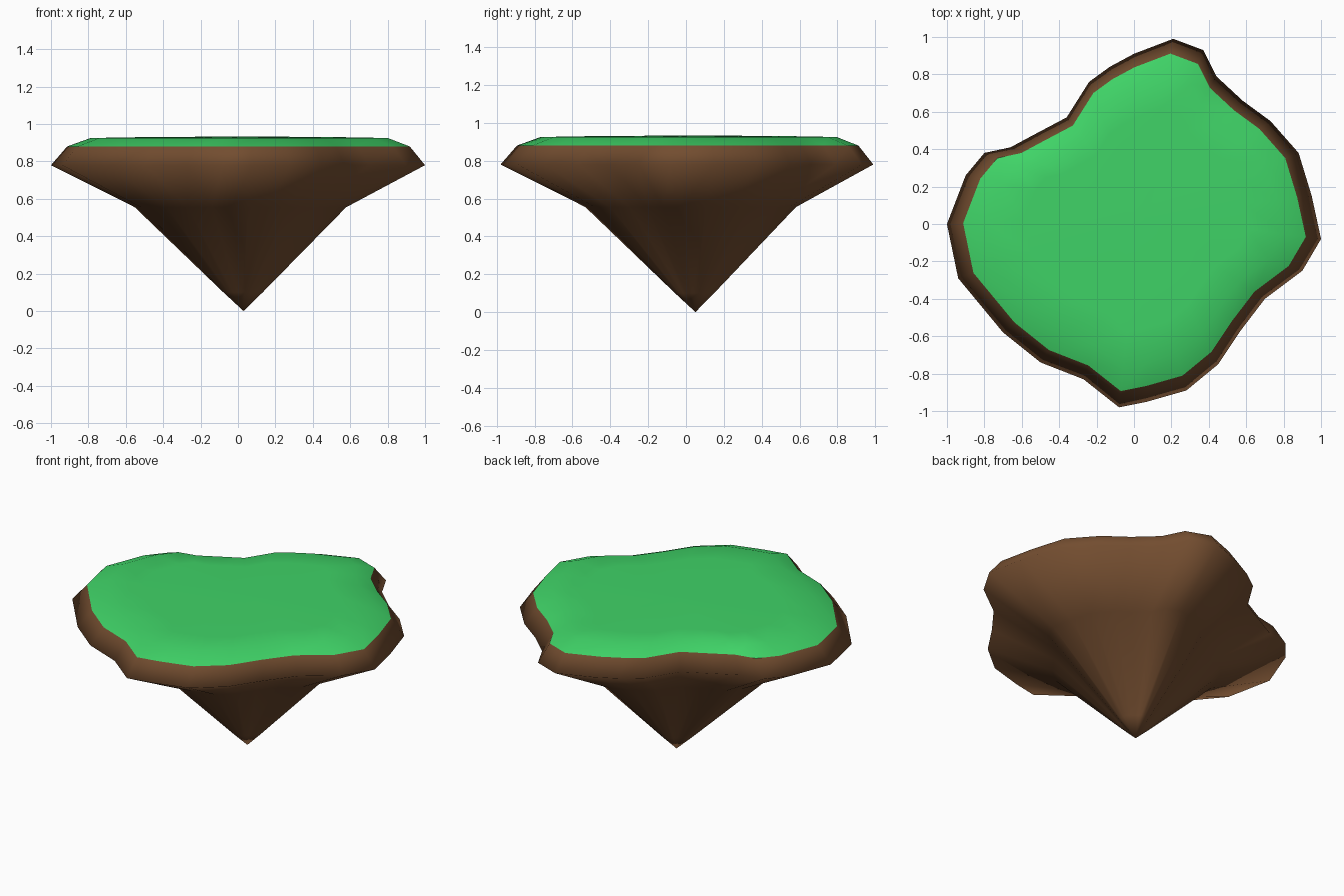
import bpy
import bmesh

default_cube = bpy.data.objects.get("Cube")
if default_cube:
    bpy.data.objects.remove(default_cube, do_unlink=True)


def make_material(name, colour):
    material = bpy.data.materials.new(name)
    material.use_nodes = True
    material.diffuse_color = (*colour, 1)
    shader = material.node_tree.nodes["Principled BSDF"]
    shader.inputs["Base Color"].default_value = (*colour, 1)
    shader.inputs["Roughness"].default_value = 0.9
    return material


grass_green = make_material("grass green", (0.05, 0.65, 0.135))
earth_brown = make_material("earth brown", (0.17, 0.074, 0.029))

# Coastline of the island at its widest level, counterclockwise
coastline = [
    (1.0, -0.08), (0.95, 0.15), (0.88, 0.38), (0.73, 0.55), (0.58, 0.66),
    (0.44, 0.79), (0.37, 0.93), (0.21, 0.99), (0.0, 0.91), (-0.13, 0.84),
    (-0.24, 0.76), (-0.36, 0.57), (-0.53, 0.48), (-0.66, 0.41), (-0.8, 0.38),
    (-0.9, 0.26), (-1.0, 0.0), (-0.94, -0.29), (-0.7, -0.58), (-0.5, -0.74),
    (-0.27, -0.83), (-0.08, -0.98), (0.07, -0.95), (0.28, -0.89),
    (0.45, -0.75), (0.57, -0.57), (0.7, -0.4), (0.9, -0.25),
]
centre_x, centre_y = 0.03, 0.05


def add_ring(bm, scale, height):
    """One level of the island: the coastline shrunk towards the centre."""
    return [bm.verts.new((centre_x + (x - centre_x) * scale,
                          centre_y + (y - centre_y) * scale, height))
            for x, y in coastline]


def build_layers(name, levels, tip_height, material):
    """Join scaled coastline rings and close the last one to a centre point."""
    bm = bmesh.new()
    rings = [add_ring(bm, scale, height) for scale, height in levels]
    tip = bm.verts.new((centre_x, centre_y, tip_height))
    count = len(coastline)
    rising = tip_height > levels[0][1]
    for i in range(count):
        j = (i + 1) % count
        faces = [(a[i], a[j], b[j], b[i]) for a, b in zip(rings, rings[1:])]
        faces.append((rings[-1][i], rings[-1][j], tip))
        for corners in faces:
            face = bm.faces.new(corners if rising else corners[::-1])
            face.smooth = True
    mesh = bpy.data.meshes.new(name)
    bm.to_mesh(mesh)
    bm.free()
    mesh.materials.append(material)
    island_part = bpy.data.objects.new(name, mesh)
    bpy.context.collection.objects.link(island_part)
    return island_part


# Earth: bevelled rim, flared underside and a pointed root
build_layers("earth_base",
             [(0.916, 0.88), (1.0, 0.78), (0.565, 0.555), (0.105, 0.1)],
             0.0, earth_brown)

# Grass: sloping edge and an almost level top
build_layers("grass_top",
             [(0.916, 0.88), (0.795, 0.925), (0.6, 0.929), (0.25, 0.932)],
             0.933, grass_green)
